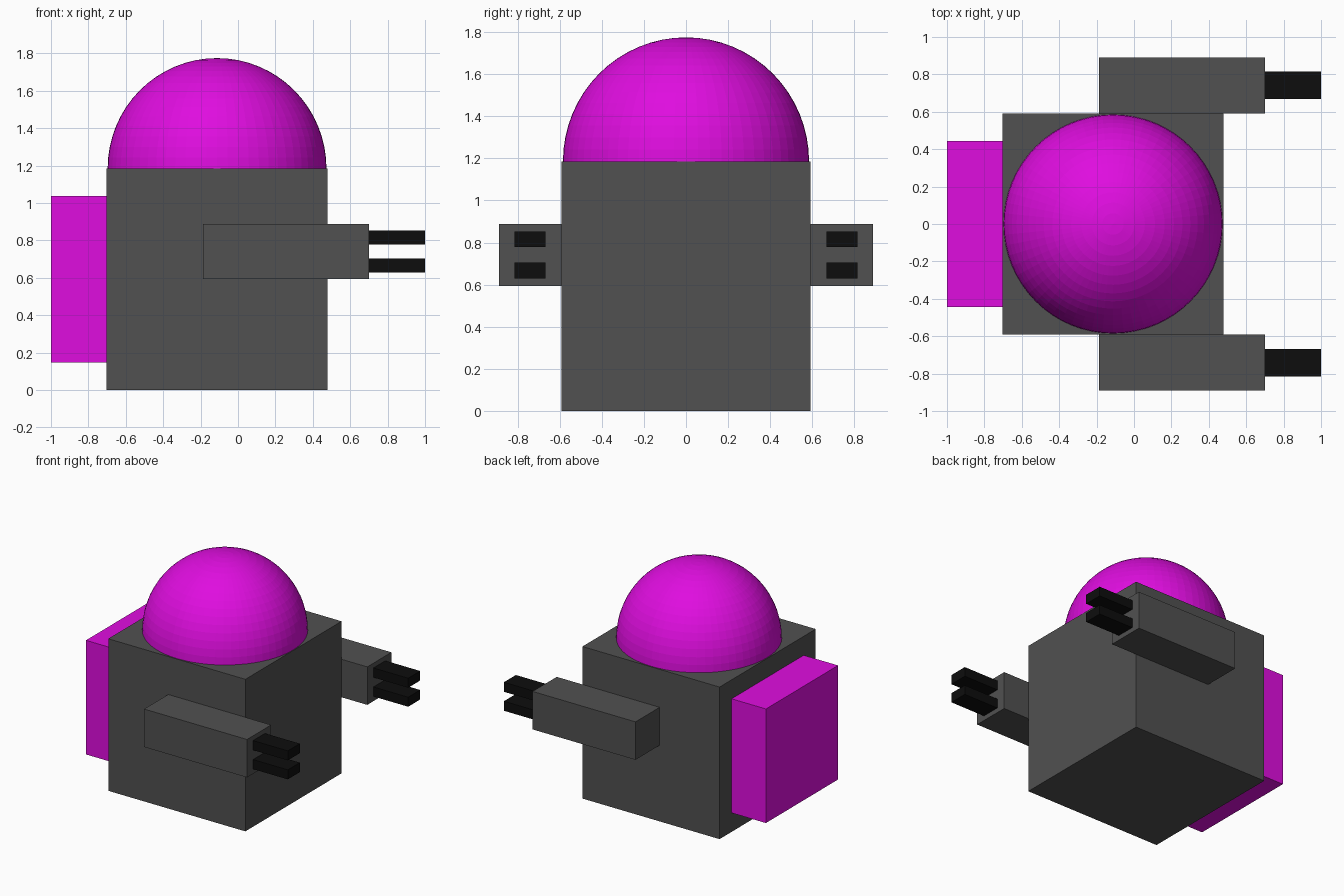
import bpy, bmesh
from mathutils import Vector

if "Cube" in bpy.data.objects:
    bpy.data.objects.remove(bpy.data.objects["Cube"])


def material(name, color):
    m = bpy.data.materials.new(name)
    m.diffuse_color = (*color, 1)
    m.use_nodes = True
    m.node_tree.nodes["Principled BSDF"].inputs["Base Color"].default_value = m.diffuse_color
    return m


GREY = material("dark grey", (0.082, 0.082, 0.082))
MAGENTA = material("magenta", (0.74, 0.004, 0.74))
BLACK = material("black", (0.004, 0.004, 0.004))


def add_object(name, bm, mat):
    mesh = bpy.data.meshes.new(name)
    bm.to_mesh(mesh)
    bm.free()
    mesh.materials.append(mat)
    obj = bpy.data.objects.new(name, mesh)
    bpy.context.collection.objects.link(obj)
    return obj


def box(name, lo, hi, mat):
    lo, hi = Vector(lo), Vector(hi)
    bm = bmesh.new()
    bmesh.ops.create_cube(bm, size=1)
    bmesh.ops.scale(bm, vec=hi - lo, verts=bm.verts)
    bmesh.ops.translate(bm, vec=(lo + hi) / 2, verts=bm.verts)
    return add_object(name, bm, mat)


# Body block and backpack
box("body", (-0.704, -0.592, 0), (0.478, 0.592, 1.185), GREY)
box("backpack", (-1, -0.444, 0.148), (-0.704, 0.444, 1.037), MAGENTA)

# Faceted dome head: upper half of a sphere
bm = bmesh.new()
bmesh.ops.create_uvsphere(bm, u_segments=64, v_segments=32, radius=1)
bmesh.ops.bisect_plane(bm, geom=bm.verts[:] + bm.edges[:] + bm.faces[:],
                       plane_co=(0, 0, 0), plane_no=(0, 0, 1), dist=1e-4, clear_inner=True)
bmesh.ops.scale(bm, vec=(0.585, 0.585, 0.59), verts=bm.verts)
bmesh.ops.translate(bm, vec=(-0.112, 0, 1.185), verts=bm.verts)
add_object("dome_head", bm, MAGENTA)

# Arms with paired gripper fingers on both sides
for side, s in (("right", -1), ("left", 1)):
    def arm_box(name, x, y, z, mat):
        ya, yb = sorted((s * y[0], s * y[1]))
        box(f"{side}_{name}", (x[0], ya, z[0]), (x[1], yb, z[1]), mat)

    arm_box("arm", (-0.187, 0.7), (0.592, 0.889), (0.593, 0.889), GREY)
    arm_box("lower_finger", (0.7, 1.0), (0.667, 0.815), (0.63, 0.704), BLACK)
    arm_box("upper_finger", (0.7, 1.0), (0.667, 0.815), (0.778, 0.852), BLACK)
